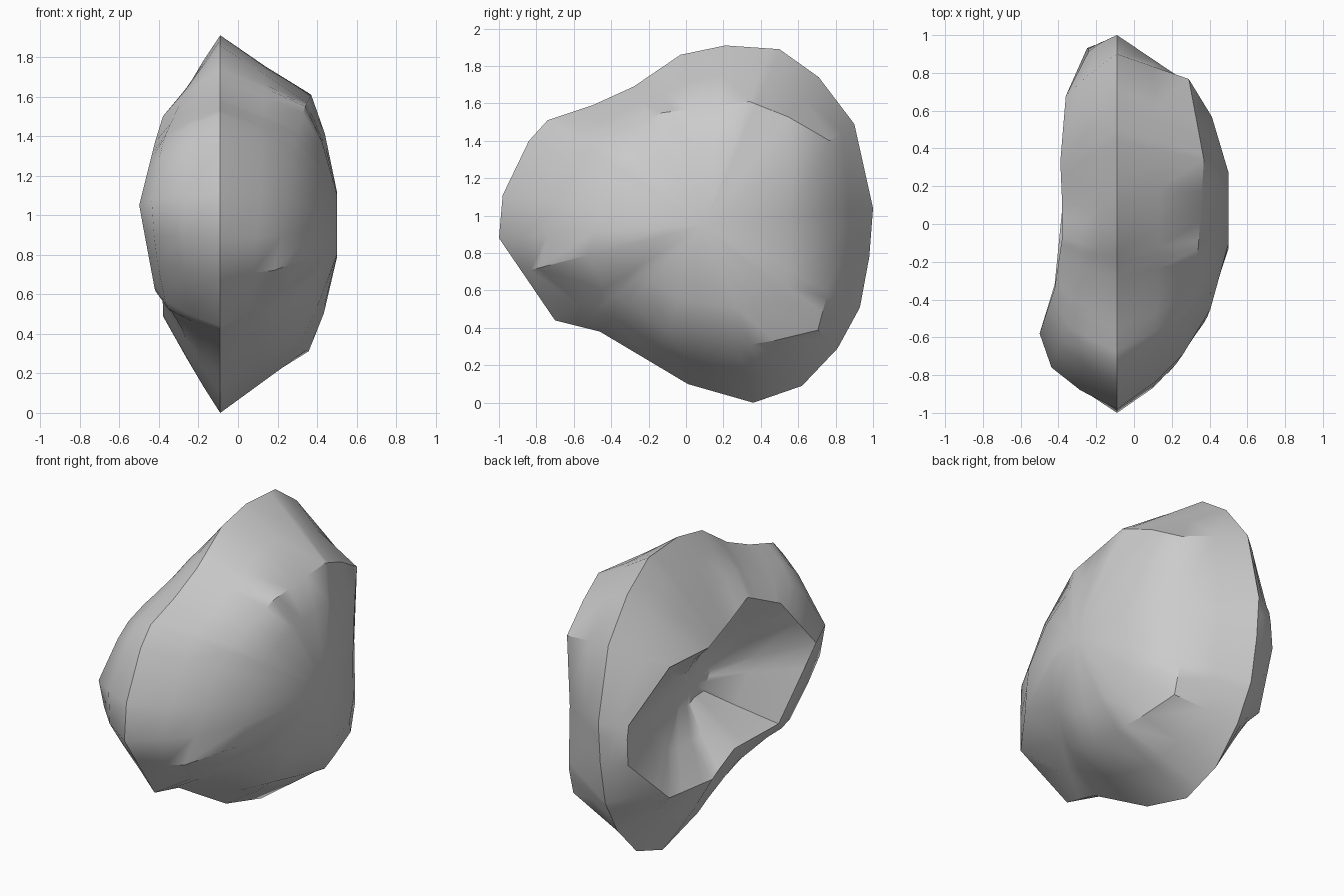
import bpy, bmesh, math
from mathutils import Vector

default_cube = bpy.data.objects.get("Cube")
if default_cube:
    bpy.data.objects.remove(default_cube, do_unlink=True)

CENTRE = Vector((0.1, 0.95))
RIDGE_X = -0.09

# side outline of the stone (y, z), from the nose over the top and back underneath
outline = [(-1, .88), (-.98, 1.11), (-.84, 1.4), (-.74, 1.51), (-.5, 1.59),
           (-.28, 1.69), (-.03, 1.86), (.21, 1.91), (.5, 1.89), (.71, 1.74),
           (.9, 1.49), (1, 1.04), (.98, .78), (.93, .51), (.81, .29),
           (.62, .09), (.36, 0), (.01, .1), (-.46, .38), (-.7, .44)]

# shoulder of the domed left side (x, y, z)
shoulder = [(.26, -.7, 1.05), (.28, -.46, 1.37), (.34, -.13, 1.55),
            (.37, .34, 1.61), (.29, .77, 1.44), (.29, .74, .95),
            (.29, .75, .56), (.29, .7, .37), (.36, .34, .31),
            (.3, -.1, .38), (.2, -.42, .6), (.18, -.79, .72)]

# lip of the hollow on the right side (x, y, z)
lip = [(-.5, -.58, 1.05), (-.42, -.34, 1.37), (-.38, -.07, 1.5),
       (-.38, .1, 1.42), (-.39, .33, 1.34), (-.36, .69, 1.34),
       (-.24, .91, 1.05), (-.24, .95, .81), (-.36, .68, .52),
       (-.38, .28, .49), (-.38, .08, .6), (-.42, -.32, .62)]


def polar(points):
    """Sorted (angle, radius, x) about the side centre."""
    table = []
    for x, y, z in points:
        offset = Vector((y, z)) - CENTRE
        table.append((math.atan2(offset.y, offset.x) % math.tau, offset.length, x))
    return sorted(table)


def lookup(table, angle):
    """Radius and x where a ray at this angle meets the closed polygon."""
    first, last = table[0], table[-1]
    closed = ([(last[0] - math.tau, *last[1:])] + table
              + [(first[0] + math.tau, *first[1:])])
    for (a, ra, xa), (b, rb, xb) in zip(closed, closed[1:]):
        if a <= angle <= b:
            near, far = rb * math.sin(b - angle), ra * math.sin(angle - a)
            t = far / (near + far)
            return ra * rb * math.sin(b - a) / (near + far), xa + (xb - xa) * t


ridge_table = polar([(RIDGE_X, y, z) for y, z in outline])
shoulder_table = polar(shoulder)
lip_table = polar(lip)


def section(angle):
    """Radius and x pairs from the left crown, over the ridge, into the hollow."""
    lengthwise = abs(math.cos(angle))
    nose = max(0, -math.cos(angle)) ** 2
    ridge_r, ridge_x = lookup(ridge_table, angle)
    dome_r, dome_x = lookup(shoulder_table, angle)
    lip_r, lip_x = lookup(lip_table, angle)

    def right_flank(t):
        bulge = 4 * t * (1 - t) * (.015 + .11 * nose)
        return (ridge_r + (lip_r - ridge_r) * t,
                ridge_x + (lip_x - ridge_x) * t - bulge)

    return [
        (dome_r * .26, .5),
        (dome_r * .7, dome_x + (.5 - dome_x) * (.5 + .1 * lengthwise)),
        (dome_r, dome_x),
        ((dome_r + ridge_r) / 2, (dome_x + ridge_x) / 2 + .03 * nose),
        (ridge_r, ridge_x),
        right_flank(.25),
        right_flank(.55),
        (lip_r, lip_x),
        (lip_r * .6, lip_x * .4 - .07),
        (lip_r * .25, -.12),
    ]


def column_angles():
    """Outline corners first, then shoulder and lip corners that are not too close."""
    angles = []
    for angle, _, _ in ridge_table + lip_table + shoulder_table:
        if all(abs(angle - other) > .05 for other in angles):
            angles.append(angle)
    return sorted(angles)


def build_stone():
    bm = bmesh.new()
    columns = []
    for angle in column_angles():
        columns.append([
            bm.verts.new((x, CENTRE.x + r * math.cos(angle),
                          CENTRE.y + r * math.sin(angle)))
            for r, x in section(angle)])
    # skin the stone around its side centre
    for left, right in zip(columns, columns[1:] + columns[:1]):
        for i in range(len(left) - 1):
            bm.faces.new((left[i], left[i + 1], right[i + 1], right[i]))
    # close the crown and the floor of the hollow
    caps = [bm.faces.new([column[end] for column in columns]) for end in (0, -1)]
    bmesh.ops.poke(bm, faces=caps)
    bmesh.ops.recalc_face_normals(bm, faces=bm.faces)
    mesh = bpy.data.meshes.new("stone")
    bm.to_mesh(mesh)
    bm.free()
    stone = bpy.data.objects.new("stone", mesh)
    bpy.context.collection.objects.link(stone)
    return stone


stone = build_stone()

# plain grey stone colour
grey = bpy.data.materials.new("stone grey")
grey.use_nodes = True
colour = (.6, .6, .6, 1)
grey.diffuse_color = colour
grey.node_tree.nodes["Principled BSDF"].inputs["Base Color"].default_value = colour
stone.data.materials.append(grey)

# soft surface with crisp ridges
bpy.ops.object.select_all(action="DESELECT")
stone.select_set(True)
bpy.context.view_layer.objects.active = stone
bpy.ops.object.shade_smooth_by_angle(angle=math.radians(35))
